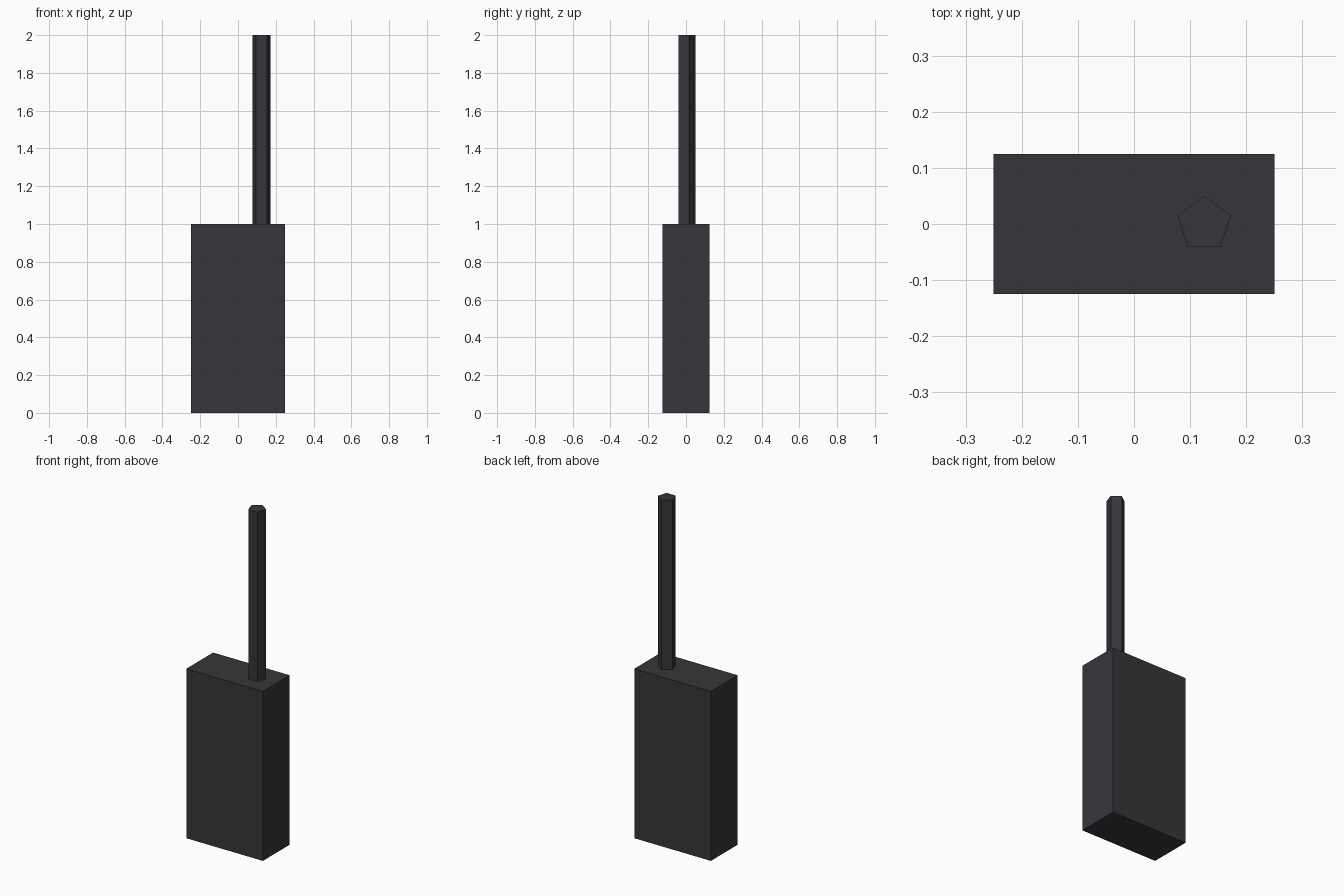
import bpy, bmesh, math

if "Cube" in bpy.data.objects:
    bpy.data.objects.remove(bpy.data.objects["Cube"])

charcoal = bpy.data.materials.new("charcoal")
charcoal.diffuse_color = (0.038, 0.036, 0.042, 1)
charcoal.use_nodes = True
charcoal.node_tree.nodes["Principled BSDF"].inputs["Base Color"].default_value = charcoal.diffuse_color


def prism(name, outline, z0, z1):
    """Closed flat-shaded prism from a counter-clockwise outline."""
    bm = bmesh.new()
    low = [bm.verts.new((x, y, z0)) for x, y in outline]
    high = [bm.verts.new((x, y, z1)) for x, y in outline]
    bm.faces.new(low[::-1])
    bm.faces.new(high)
    n = len(outline)
    for i in range(n):
        j = (i + 1) % n
        bm.faces.new((low[i], low[j], high[j], high[i]))
    mesh = bpy.data.meshes.new(name)
    bm.to_mesh(mesh)
    bm.free()
    mesh.materials.append(charcoal)
    obj = bpy.data.objects.new(name, mesh)
    bpy.context.collection.objects.link(obj)
    return obj


# Handset body
prism("body", [(-0.25, -0.125), (0.25, -0.125), (0.25, 0.125), (-0.25, 0.125)], 0, 1)

# Five-sided antenna, one corner toward the back
angles = [math.radians(90 + 72 * i) for i in range(5)]
prism("antenna", [(0.125 + 0.05 * math.cos(a), 0.05 * math.sin(a)) for a in angles], 1, 2)
